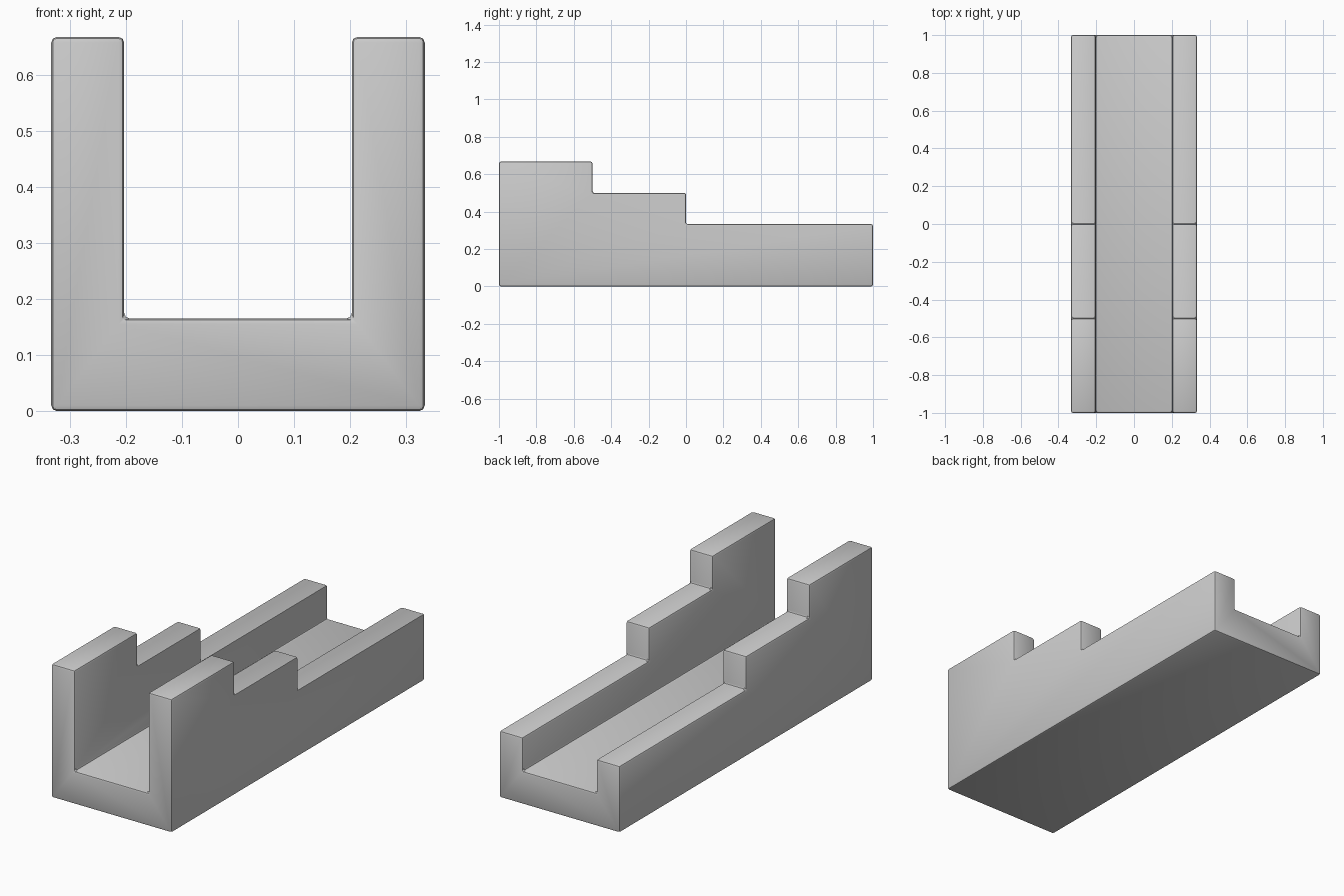
import bpy, bmesh

if "Cube" in bpy.data.objects:
    bpy.data.objects.remove(bpy.data.objects["Cube"])

HALF_W, INNER, FLOOR = 0.333, 0.203, 0.165


def prism(name, profile, half_width):
    """Extrude a (y, z) outline symmetrically along x."""
    bm = bmesh.new()
    face = bm.faces.new([bm.verts.new((-half_width, y, z)) for y, z in profile])
    ext = bmesh.ops.extrude_face_region(bm, geom=[face])["geom"]
    verts = [v for v in ext if isinstance(v, bmesh.types.BMVert)]
    bmesh.ops.translate(bm, verts=verts, vec=(2 * half_width, 0, 0))
    bmesh.ops.recalc_face_normals(bm, faces=bm.faces)
    mesh = bpy.data.meshes.new(name)
    bm.to_mesh(mesh)
    bm.free()
    obj = bpy.data.objects.new(name, mesh)
    bpy.context.collection.objects.link(obj)
    return obj


# Solid body with the stepped side outline
channel = prism("stepped_channel", [
    (-1, 0), (1, 0), (1, 0.333), (0, 0.333), (0, 0.5),
    (-0.5, 0.5), (-0.5, 0.667), (-1, 0.667)], HALF_W)

# Trough running the full length
cutter = prism("trough_cutter", [(-1.2, FLOOR), (1.2, FLOOR), (1.2, 1), (-1.2, 1)], INNER)
cutter.hide_render = True
cutter.hide_set(True)

cut = channel.modifiers.new("trough", "BOOLEAN")
cut.operation = "DIFFERENCE"
cut.solver = "EXACT"
cut.object = cutter

# Softened edges
bevel = channel.modifiers.new("soft_edges", "BEVEL")
bevel.width = 0.01
bevel.segments = 2
bevel.limit_method = "ANGLE"

bpy.context.view_layer.objects.active = channel
channel.select_set(True)
for mod in [m.name for m in channel.modifiers]:
    bpy.ops.object.modifier_apply(modifier=mod)
bpy.data.objects.remove(cutter, do_unlink=True)
bpy.ops.object.shade_smooth_by_angle()
